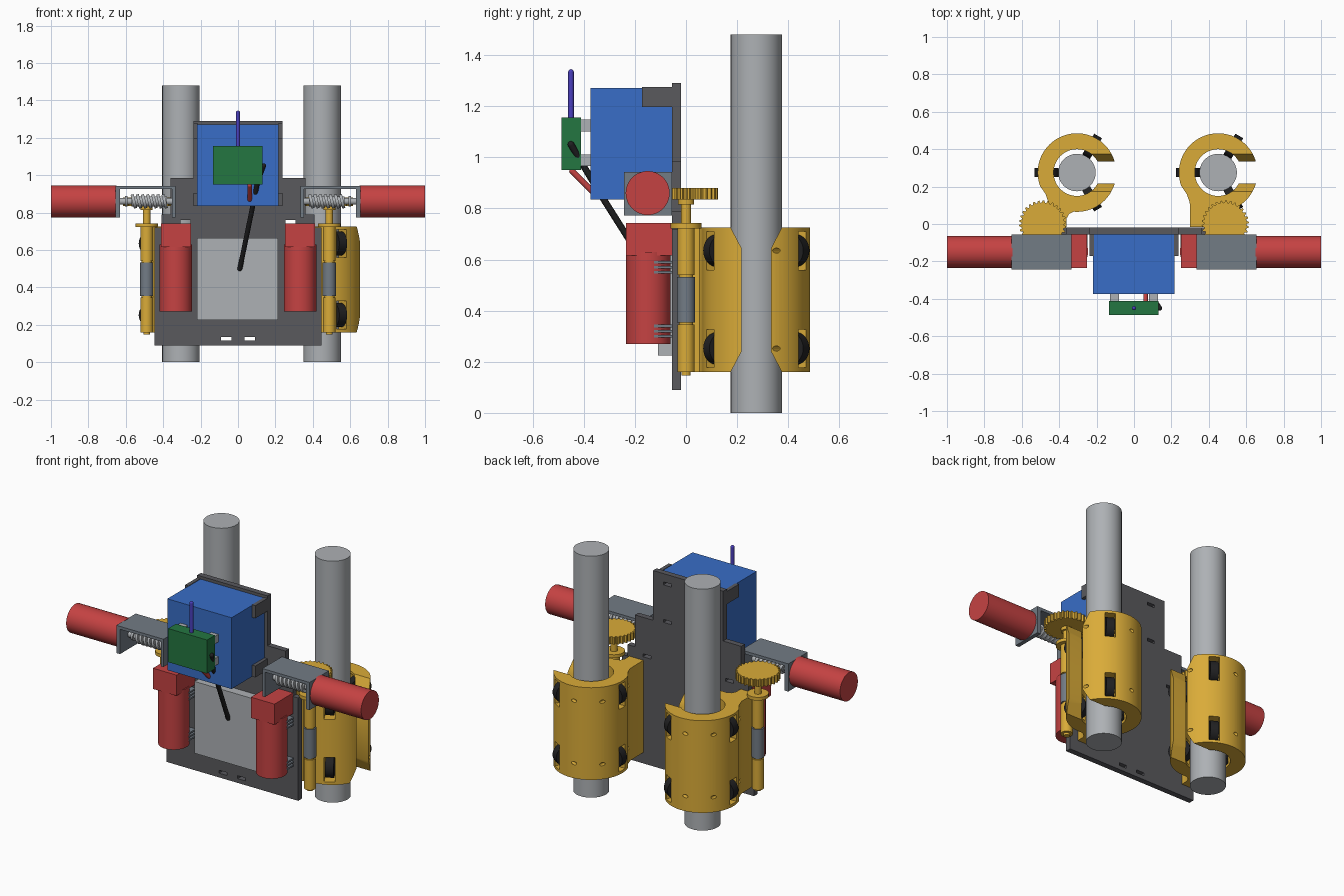
import bpy, bmesh, math
from mathutils import Vector, Matrix

if "Cube" in bpy.data.objects:
    bpy.data.objects.remove(bpy.data.objects["Cube"], do_unlink=True)


def material(name, r, g, b):
    m = bpy.data.materials.new(name)
    m.use_nodes = True
    m.diffuse_color = (r, g, b, 1)
    m.node_tree.nodes["Principled BSDF"].inputs["Base Color"].default_value = (r, g, b, 1)
    return m


YELLOW = material("yellow", .70, .41, .04)
RED = material("red", .56, .055, .055)
BLUE = material("blue", .04, .155, .57)
DARK = material("dark grey", .10, .10, .11)
SILVER = material("light grey", .42, .44, .46)
SLATE = material("slate grey", .17, .20, .235)
GREEN = material("green", .017, .18, .053)
BLACK = material("black", .015, .015, .016)
VIOLET = material("violet", .07, .05, .52)


def finish(name, bm, mat, smooth=False):
    bmesh.ops.recalc_face_normals(bm, faces=bm.faces)
    me = bpy.data.meshes.new(name)
    bm.to_mesh(me)
    bm.free()
    ob = bpy.data.objects.new(name, me)
    bpy.context.scene.collection.objects.link(ob)
    if mat:
        me.materials.append(mat)
    if smooth:
        shade(ob)
    return ob


def shade(ob):
    bpy.ops.object.select_all(action='DESELECT')
    ob.select_set(True)
    bpy.context.view_layer.objects.active = ob
    bpy.ops.object.shade_smooth_by_angle(angle=math.radians(35))


def box(name, x, y, z, mat, matrix=None):
    """Box from three (low, high) ranges."""
    bm = bmesh.new()
    bmesh.ops.create_cube(bm, size=1)
    for v in bm.verts:
        v.co = Vector([(lo + hi) / 2 + c * (hi - lo) for c, (lo, hi) in zip(v.co, (x, y, z))])
    if matrix:
        bm.transform(matrix)
    return finish(name, bm, mat)


def rod(name, a, b, r, mat, sides=40):
    """Cylinder between two points."""
    a, b = Vector(a), Vector(b)
    bm = bmesh.new()
    bmesh.ops.create_cone(bm, cap_ends=True, segments=sides, radius1=r, radius2=r, depth=(b - a).length)
    turn = (b - a).to_track_quat('Z', 'Y').to_matrix().to_4x4()
    bm.transform(Matrix.Translation((a + b) / 2) @ turn)
    return finish(name, bm, mat, True)


def prism(name, pts, lo, hi, mat, axis='z', smooth=False):
    """Outline extruded along an axis."""
    place = {'x': lambda p, q, d: (d, p, q), 'y': lambda p, q, d: (p, d, q), 'z': lambda p, q, d: (p, q, d)}[axis]
    bm = bmesh.new()
    face = bm.faces.new([bm.verts.new(place(p, q, lo)) for p, q in pts])
    ext = bmesh.ops.extrude_face_region(bm, geom=[face])
    shift = Vector(place(0, 0, hi - lo))
    for v in ext["geom"]:
        if isinstance(v, bmesh.types.BMVert):
            v.co += shift
    return finish(name, bm, mat, smooth)


def cut(ob, cutter):
    mod = ob.modifiers.new("cut", 'BOOLEAN')
    mod.operation, mod.solver, mod.object = 'DIFFERENCE', 'EXACT', cutter
    bpy.context.view_layer.objects.active = ob
    bpy.ops.object.modifier_apply(modifier=mod.name)
    bpy.data.objects.remove(cutter, do_unlink=True)


def wire(name, pts, r, mat):
    """Round cable with ball ends and joints."""
    bm = bmesh.new()
    for a, b in zip(pts, pts[1:]):
        a, b = Vector(a), Vector(b)
        turn = (b - a).to_track_quat('Z', 'Y').to_matrix().to_4x4()
        bmesh.ops.create_cone(bm, cap_ends=True, segments=16, radius1=r, radius2=r,
                              depth=(b - a).length, matrix=Matrix.Translation((a + b) / 2) @ turn)
    for p in pts:
        bmesh.ops.create_uvsphere(bm, u_segments=16, v_segments=8, radius=r, matrix=Matrix.Translation(p))
    finish(name, bm, mat, True)


# Stepped back plate with slots
half = [(.447, .09), (.447, .72), (.41, .72), (.41, .79), (.36, .79), (.36, .985), (.238, .985), (.238, 1.29)]
plate = prism("back_plate", half + [(-x, z) for x, z in reversed(half)], -.055, -.02, DARK, 'y')
for sx in (-1, 1):
    for x, z in ((.063, .125), (.28, .752), (.14, 1.23), (.14, 1.0)):
        cut(plate, box("slot", (sx * x - .027, sx * x + .027), (-.1, .1), (z - .009, z + .009), None))

# Open clamp, modelled around its own pipe axis
R = .21
outline = [(R * math.cos(math.radians(a)), R * math.sin(math.radians(a))) for a in range(-95, 201, 5)]
outline += [(-.168, -.115), (-.152, -.16), (-.15, -.29), (-.055, -.29), (-.055, -.245), (-.043, -.222)]
clamp = prism("clamp_right", outline, .16, .725, YELLOW)
cut(clamp, rod("bore", (0, 0, 0), (0, 0, 1), .125, None, 48))
gap = [(-.1, .1), (-.1, .16), (-.058, .24), (-.058, .645), (-.1, .725), (-.1, .8)]
cut(clamp, prism("gap", gap + [(-y, z) for y, z in reversed(gap)], .07, .3, None, 'x'))
roller_spots = [(a, z) for a in (60, 180, 300) for z in (.252, .635)]
for a, z in roller_spots:
    spin = Matrix.Rotation(math.radians(a), 4, 'Z')
    cut(clamp, box("window", (.1, .25), (-.03, .03), (z - .075, z + .075), None, spin))
    cut(clamp, rod("axle_hole", spin @ Vector((.165, -.2, z)), spin @ Vector((.165, .2, z)), .01, None, 12))
shade(clamp)
clamp.location = (-.305, .275, 0)
other = clamp.copy()
other.name = "clamp_left"
bpy.context.scene.collection.objects.link(other)
other.location.x = .45

# Pipes and the rollers that run on them
for side, px in (("right", -.305), ("left", .45)):
    rod("pipe_" + side, (px, .275, 0), (px, .275, 1.48), .1, SILVER, 64)
    for i, (a, z) in enumerate(roller_spots):
        place = Matrix.Translation((px, .275, 0)) @ Matrix.Rotation(math.radians(a), 4, 'Z')
        rod(f"roller_{side}_{i}", place @ Vector((.162, -.024, z)), place @ Vector((.162, .024, z)), .064, BLACK, 32)

# Drive units, one per side
for side, s in (("right", -1), ("left", 1)):
    x, mx = s * .488, s * .332

    # Toothed wheel on the upright spindle
    teeth = []
    for i in range(30):
        for k, r in ((0, .114), (.2, .126), (.5, .126), (.7, .114)):
            t = (i + k) * math.tau / 30
            teeth.append((x + r * math.cos(t), r * math.sin(t)))
    prism("gear_" + side, teeth, .835, .88, YELLOW)
    for part, lo, hi, r, mat in (("tip", .147, .17, .018, YELLOW), ("lower_sleeve", .16, .345, .034, YELLOW),
                                 ("core", .34, .55, .028, YELLOW), ("middle_sleeve", .353, .532, .035, SLATE),
                                 ("upper_sleeve", .54, .725, .034, YELLOW), ("flange", .722, .742, .06, YELLOW),
                                 ("spindle", .74, .84, .02, YELLOW), ("hub", .815, .84, .032, YELLOW)):
        rod(f"{part}_{side}", (x, 0, lo), (x, 0, hi), r, mat)

    # Horizontal motor, its U-shaped bracket and the worm screw
    y, z = -.15, .86
    rod("side_motor_" + side, (s * .65, y, z), (s, y, z), .086, RED, 48)
    for part, a, b, zr in (("top", .335, .655, (.925, .943)), ("outer", .63, .655, (.773, .943)),
                           ("inner", .335, .353, (.773, .943))):
        box(f"bracket_{part}_{side}", sorted((s * a, s * b)), (-.243, -.055), zr, SLATE)
    rod("worm_shaft_" + side, (s * .34, y, z), (s * .64, y, z), .018, SILVER)
    rod("worm_core_" + side, (s * .38, y, z), (s * .57, y, z), .027, SILVER)
    for i in range(7):
        c = s * (.392 + i * .0275)
        rod(f"worm_thread_{side}_{i}", (c - .008, y, z - .002), (c + .008, y, z + .002), .038, SILVER, 32)
    rod("worm_collar_" + side, (s * .59, y, z), (s * .605, y, z), .028, SILVER)

    # Upright motor with square head and holders
    rod("front_motor_" + side, (mx, -.147, .27), (mx, -.147, .63), .087, RED, 48)
    box("motor_head_" + side, (mx - .08, mx + .08), (-.235, -.055), (.615, .742), RED)
    for i, hz in enumerate((.3, .32, .34, .55, .57, .59)):
        box(f"motor_holder_{side}_{i}", (mx - .084, mx + .084), (-.145, -.055), (hz - .005, hz + .005), SLATE)

    # Straps that hold the blue case
    for part, lo, hi in (("upper", 1.197, 1.275), ("lower", .835, .905)):
        box(f"{part}_strap_{side}", sorted((s * .215, s * .238)), (-.172, -.055), (lo, hi), DARK)

    # Spacers behind the green unit
    for part, lo, hi in (("upper", 1.1, 1.147), ("lower", .965, 1.01)):
        box(f"{part}_spacer_{side}", sorted((s * .08, s * .128)), (-.412, -.368), (lo, hi), SILVER)

# Cases on the front
box("blue_case", (-.218, .217), (-.373, -.055), (.835, 1.272), BLUE)
box("grey_case", (-.218, .215), (-.11, -.055), (.225, .665), SILVER)
box("green_unit", (-.133, .131), (-.487, -.411), (.95, 1.156), GREEN)

# Antenna and cables
wire("antenna", [(0, -.45, 1.15), (0, -.45, 1.334)], .011, VIOLET)
wire("red_cable", [(.062, -.445, .945), (.062, -.37, .87)], .012, RED)
wire("black_cable", [(.137, -.45, 1.05), (.105, -.4, .965), (.08, -.325, .84), (.01, -.11, .5)], .013, BLACK)
